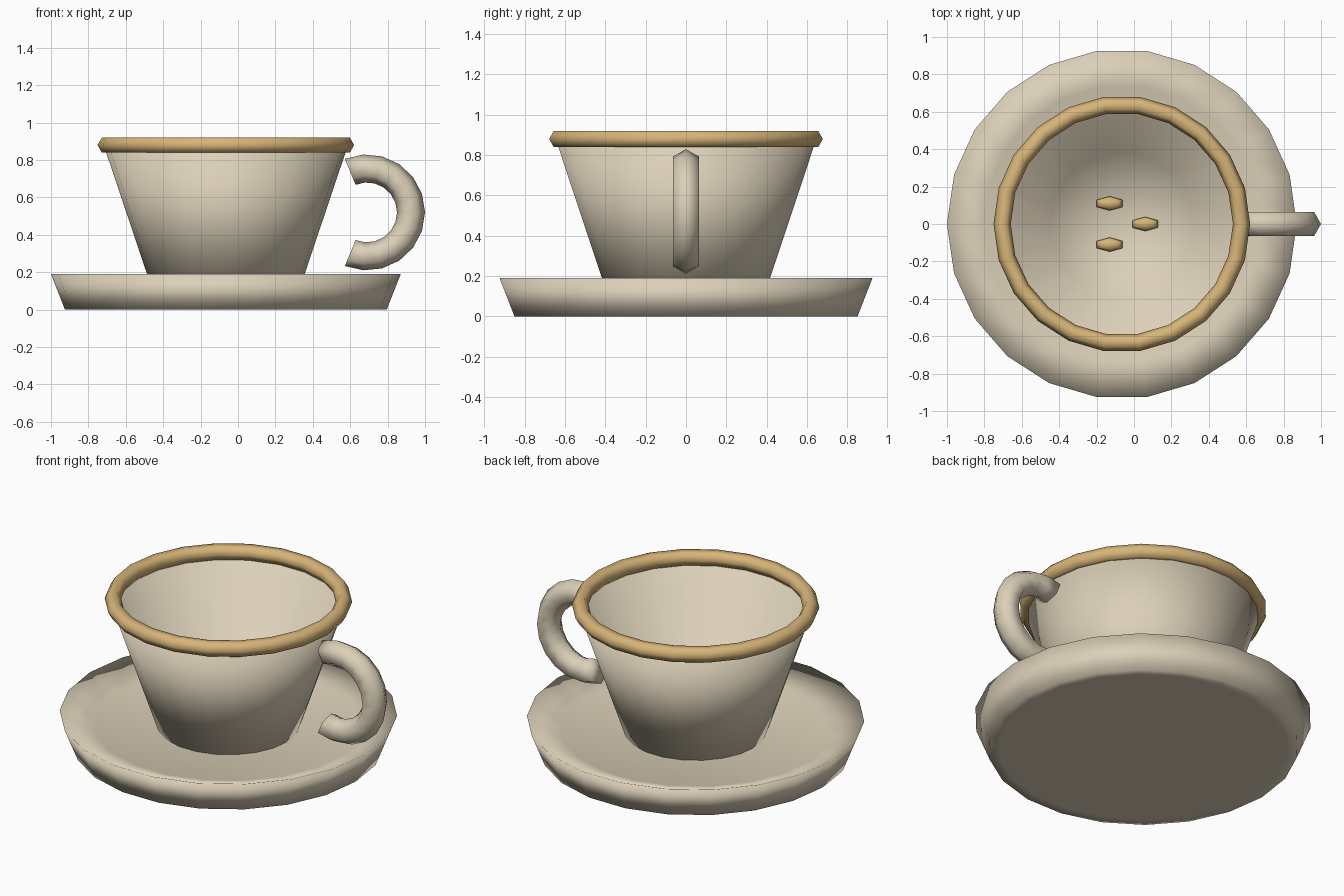
import bpy, bmesh, math

if "Cube" in bpy.data.objects:
    bpy.data.objects.remove(bpy.data.objects["Cube"])

CX = -0.065   # axis of cup and saucer
SIDES = 22


def material(name, rgb):
    m = bpy.data.materials.new(name)
    m.diffuse_color = (*rgb, 1.0)
    m.use_nodes = True
    m.node_tree.nodes["Principled BSDF"].inputs["Base Color"].default_value = m.diffuse_color
    return m


cream = material("cream_glaze", (0.71, 0.63, 0.48))
gold = material("golden_trim", (0.68, 0.46, 0.19))


def finish(name, bm, mat, location):
    bmesh.ops.recalc_face_normals(bm, faces=bm.faces)
    for f in bm.faces:
        f.smooth = True
    mesh = bpy.data.meshes.new(name)
    bm.to_mesh(mesh)
    bm.free()
    mesh.materials.append(mat)
    obj = bpy.data.objects.new(name, mesh)
    obj.location = location
    bpy.context.collection.objects.link(obj)
    return obj


def lathe(name, profile, mat):
    """Revolve (radius, z) points round z; points with radius 0 become poles."""
    bm = bmesh.new()
    rings = []
    for r, z in profile:
        n = SIDES if r > 0 else 1
        rings.append([bm.verts.new((r * math.cos(2 * math.pi * i / SIDES),
                                    r * math.sin(2 * math.pi * i / SIDES), z))
                      for i in range(n)])
    for a, b in zip(rings, rings[1:]):
        for i in range(SIDES):
            j = (i + 1) % SIDES
            quad = [a[i % len(a)], a[j % len(a)], b[j % len(b)], b[i % len(b)]]
            bm.faces.new(list(dict.fromkeys(quad)))
    return finish(name, bm, mat, (CX, 0, 0))


def tube_arc(name, major, minor, start, sweep, steps, vertical, mat, location):
    """Six-sided tube along a circular arc, closed when it goes all the way round."""
    bm = bmesh.new()
    closed = abs(sweep - 2 * math.pi) < 1e-6
    rings = []
    for s in range(steps if closed else steps + 1):
        a = start + sweep * s / steps
        ring = []
        for k in range(6):
            t = math.pi * k / 3
            r, h = major + minor * math.cos(t), minor * math.sin(t)
            u, v = r * math.cos(a), r * math.sin(a)
            ring.append(bm.verts.new((u, h, v) if vertical else (u, v, h)))
        rings.append(ring)
    for s in range(steps):
        p, q = rings[s], rings[(s + 1) % len(rings)]
        for k in range(6):
            m = (k + 1) % 6
            bm.faces.new((p[k], p[m], q[m], q[k]))
    if not closed:
        bm.faces.new(rings[0])
        bm.faces.new(rings[-1])
    return finish(name, bm, mat, location)


# Saucer: flat base, flared side, shallow dished top
lathe("saucer", [(0, 0), (0.80, 0), (0.86, 0), (0.935, 0.19),
                 (0.74, 0.12), (0, 0.12)], cream)

# Cup: thin tapered wall with a flat floor inside
lathe("cup", [(0, 0.115), (0.396, 0.115), (0.65, 0.87),
              (0.628, 0.87), (0.383, 0.14), (0, 0.14)], cream)

# Rolled rim round the cup mouth
tube_arc("rim", 0.64, 0.046, 0, 2 * math.pi, SIDES, False, gold, (CX, 0, 0.88))

# Handle: open loop on the right side
tube_arc("handle", 0.235, 0.075, math.radians(-112.5), math.radians(225), 12,
         True, cream, (0.69, 0, 0.52))

# Three small beans lying on the cup floor
for n, (x, y) in enumerate([(-0.13, 0.11), (0.06, 0.0), (-0.13, -0.11)]):
    bm = bmesh.new()
    bmesh.ops.create_uvsphere(bm, u_segments=6, v_segments=4, radius=1.0)
    bmesh.ops.scale(bm, vec=(0.08, 0.038, 0.03), verts=bm.verts)
    finish(f"bean_{n + 1}", bm, gold, (x, y, 0.165))
